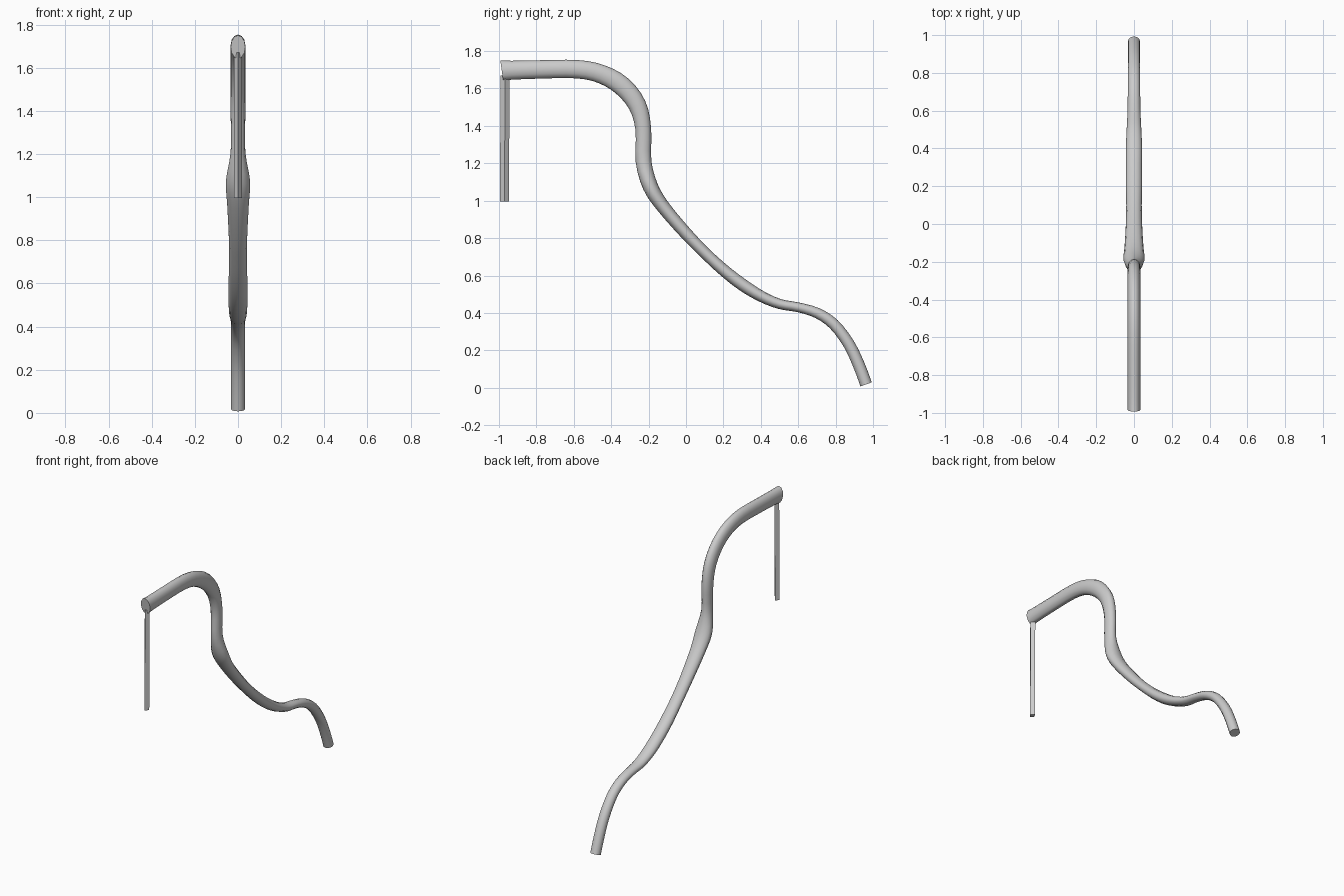
import bpy, bmesh, math
from mathutils import Vector

if "Cube" in bpy.data.objects:
    bpy.data.objects.remove(bpy.data.objects["Cube"])

SIDES = 12

def finish(bm, name, angle):
    bmesh.ops.recalc_face_normals(bm, faces=bm.faces)
    me = bpy.data.meshes.new(name)
    bm.to_mesh(me)
    bm.free()
    ob = bpy.data.objects.new(name, me)
    bpy.context.collection.objects.link(ob)
    bpy.ops.object.select_all(action='DESELECT')
    ob.select_set(True)
    bpy.context.view_layer.objects.active = ob
    bpy.ops.object.shade_smooth_by_angle(angle=math.radians(angle))
    return ob

def catmull(a, b, c, d, t):
    return 0.5 * (2 * b + (c - a) * t + (2 * a - 5 * b + 4 * c - d) * t * t
                  + (3 * b - a - 3 * c + d) * t ** 3)

# Path stations: y, z, half thickness in the side plane, half width in x
stations = [
    (-0.985, 1.696, .051, .034), (-0.78, 1.702, .049, .034), (-0.58, 1.703, .049, .034),
    (-0.45, 1.676, .050, .034), (-0.34, 1.612, .052, .034), (-0.26, 1.51, .048, .034),
    (-0.228, 1.38, .042, .034), (-0.227, 1.21, .042, .034), (-0.19, 1.075, .041, .056),
    (-0.12, 0.965, .036, .050), (0.0, 0.825, .033, .043), (0.1, 0.722, .031, .041),
    (0.2, 0.630, .032, .043), (0.3, 0.552, .033, .043), (0.4, 0.490, .030, .043),
    (0.5, 0.448, .027, .039), (0.6, 0.430, .026, .034), (0.7, 0.400, .028, .033),
    (0.79, 0.340, .030, .033), (0.87, 0.235, .031, .033), (0.925, 0.120, .032, .033),
    (0.963, 0.018, .032, .033)]

# Smooth the stations
pts = []
n = len(stations)
for i in range(n - 1):
    q = [stations[min(max(i + k, 0), n - 1)] for k in (-1, 0, 1, 2)]
    for s in range(3):
        pts.append([catmull(*c, s / 3) for c in zip(*q)])
pts.append(list(stations[-1]))

# Curved tube with a changing oval section
bm = bmesh.new()
rings = []
for i, (y, z, h, w) in enumerate(pts):
    a, b = pts[max(i - 1, 0)], pts[min(i + 1, len(pts) - 1)]
    t = Vector((0, b[0] - a[0], b[1] - a[1])).normalized()
    if i == 0:  # slanted front end
        t = Vector((0, 1, 0.14)).normalized()
        h = .055
    nrm = Vector((0, -t.z, t.y))
    ring = []
    for k in range(SIDES):
        ang = 2 * math.pi * k / SIDES
        ring.append(bm.verts.new(Vector((w * math.sin(ang), y, z)) + nrm * h * math.cos(ang)))
    rings.append(ring)
for r0, r1 in zip(rings, rings[1:]):
    for k in range(SIDES):
        m = (k + 1) % SIDES
        bm.faces.new((r0[k], r0[m], r1[m], r1[k]))
bm.faces.new(rings[0])
bm.faces.new(rings[-1])
finish(bm, "curved_tube", 50)

# Thin diamond-section post hanging from the front end
bm = bmesh.new()
section = [(0, -0.995), (0.018, -0.971), (0, -0.947), (-0.018, -0.971)]
low = [bm.verts.new((x, y, 0.995)) for x, y in section]
top = [bm.verts.new((x, y + 0.004, 1.67)) for x, y in section]
for k in range(4):
    m = (k + 1) % 4
    bm.faces.new((low[k], low[m], top[m], top[k]))
bm.faces.new(low)
bm.faces.new(top)
finish(bm, "hanging_post", 30)
